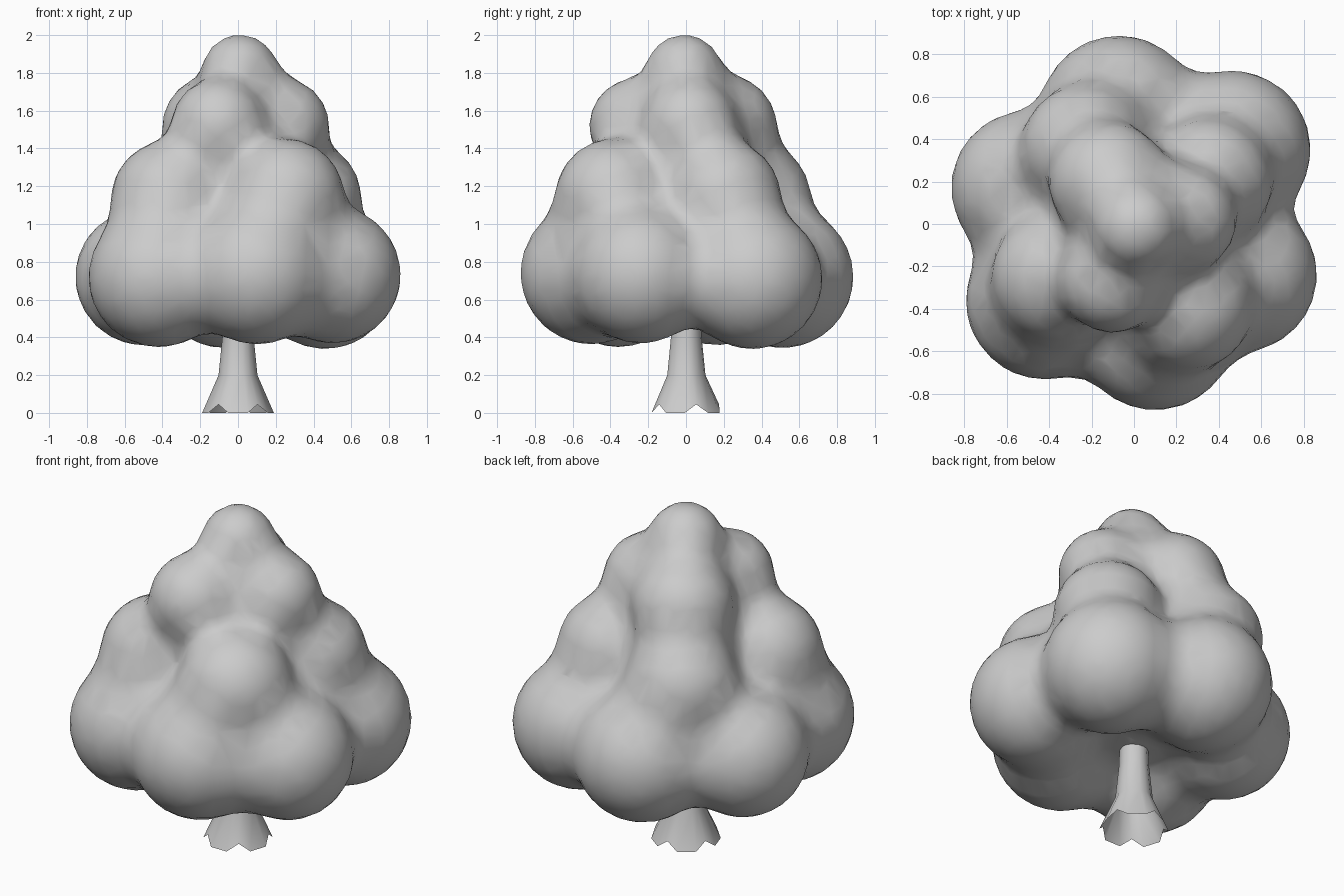
import bpy, bmesh
from math import sin, cos, radians
from mathutils import Vector

if "Cube" in bpy.data.objects:
    bpy.data.objects.remove(bpy.data.objects["Cube"])

# Foliage clumps: x, y, z, radius
CLUMPS = [
    # bottom ring
    (-0.07, 0.51, 0.72, 0.375),
    (0.46, 0.35, 0.71, 0.37),
    (0.50, -0.24, 0.73, 0.36),
    (0.10, -0.50, 0.74, 0.375),
    (-0.42, -0.36, 0.72, 0.37),
    (-0.50, 0.17, 0.72, 0.36),
    # middle ring
    (-0.22, 0.35, 1.13, 0.31),
    (0.35, 0.20, 1.14, 0.30),
    (0.25, -0.38, 1.14, 0.31),
    (-0.36, -0.25, 1.13, 0.31),
    # upper ring
    (-0.12, 0.20, 1.51, 0.28),
    (0.23, 0.02, 1.52, 0.25),
    (-0.10, -0.26, 1.52, 0.25),
    # crown
    (0.01, -0.01, 1.80, 0.20),
    # hidden core
    (0.0, 0.0, 0.82, 0.33),
    (0.0, 0.0, 1.20, 0.33),
]
BLEND = 0.16


def field(p):
    """Smoothly blended distance to all the clumps."""
    ds = sorted((p - Vector(c[:3])).length - c[3] for c in CLUMPS)
    d = ds[0]
    for e in ds[1:4]:
        h = max(BLEND - abs(d - e), 0) / BLEND
        d = min(d, e) - h * h * BLEND / 4
    return d


def gradient(p, e=0.002):
    axes = (Vector((e, 0, 0)), Vector((0, e, 0)), Vector((0, 0, e)))
    return Vector([field(p + a) - field(p - a) for a in axes]) / (2 * e)


def smooth(ob, angle):
    bpy.ops.object.select_all(action='DESELECT')
    ob.select_set(True)
    bpy.context.view_layer.objects.active = ob
    bpy.ops.object.shade_smooth_by_angle(angle=radians(angle))


def apply_modifier(ob, kind, **settings):
    bpy.context.view_layer.objects.active = ob
    mod = ob.modifiers.new(kind.lower(), kind)
    for key, value in settings.items():
        setattr(mod, key, value)
    bpy.ops.object.modifier_apply(modifier=mod.name)


# Canopy: clumps welded into one skin, creases filled, then reduced to low poly
bpy.ops.object.select_all(action='DESELECT')
parts = []
for x, y, z, r in CLUMPS:
    bpy.ops.mesh.primitive_ico_sphere_add(subdivisions=4, radius=r, location=(x, y, z))
    parts.append(bpy.context.object)
for p in parts:
    p.select_set(True)
bpy.context.view_layer.objects.active = parts[0]
bpy.ops.object.join()
canopy = bpy.context.object
canopy.name = "canopy"
bpy.ops.object.transform_apply(location=True, rotation=True, scale=True)
apply_modifier(canopy, 'REMESH', mode='VOXEL', voxel_size=0.045)
for _ in range(3):
    for v in canopy.data.vertices:
        g = gradient(v.co)
        step = g * (field(v.co) / max(g.length_squared, 0.3))
        v.co = v.co - step
apply_modifier(canopy, 'DECIMATE', ratio=0.3)
smooth(canopy, 60)

# Trunk: lofted rings with five flared root toes at the foot
bm = bmesh.new()
rings = []
for z, r in ((0, 0.19), (0.2, 0.103), (0.4, 0.083), (0.8, 0.07)):
    ring = []
    for k in range(5):
        for off, valley in ((-16, False), (16, False), (36, True)):
            a = radians(-90 + 72 * k + off)
            rr, zz = r, z
            if z == 0 and valley:
                rr, zz = 0.175, 0.045
            ring.append(bm.verts.new((rr * cos(a), rr * sin(a), zz)))
    rings.append(ring)
for lo, hi in zip(rings, rings[1:]):
    n = len(lo)
    for i in range(n):
        bm.faces.new((lo[i], lo[(i + 1) % n], hi[(i + 1) % n], hi[i]))
bm.faces.new(rings[-1])
mesh = bpy.data.meshes.new("trunk")
bm.to_mesh(mesh)
bm.free()
trunk = bpy.data.objects.new("trunk", mesh)
bpy.context.collection.objects.link(trunk)
smooth(trunk, 50)
